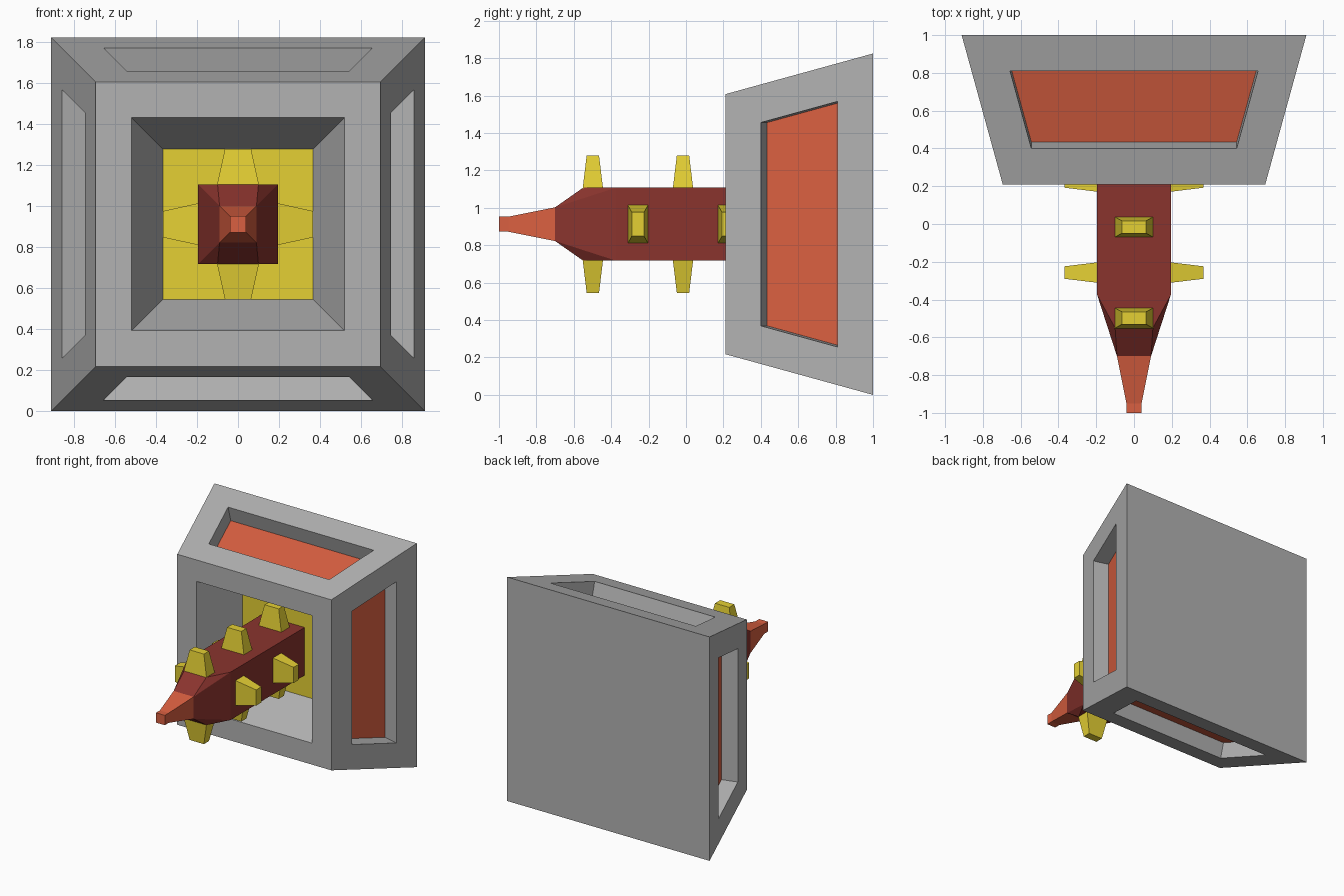
import bpy, bmesh
from mathutils import Vector

if "Cube" in bpy.data.objects:
    bpy.data.objects.remove(bpy.data.objects["Cube"])

CZ = 0.9125  # height of the central axis


def material(name, rgb):
    m = bpy.data.materials.new(name)
    m.diffuse_color = (*rgb, 1)
    m.use_nodes = True
    m.node_tree.nodes["Principled BSDF"].inputs["Base Color"].default_value = m.diffuse_color
    return m


grey = material("housing grey", (0.445, 0.445, 0.445))
orange = material("rust orange", (0.70, 0.116, 0.052))
yellow = material("stud yellow", (0.78, 0.63, 0.034))
maroon = material("shaft maroon", (0.255, 0.034, 0.027))


def finish(bm, name, mats):
    bmesh.ops.recalc_face_normals(bm, faces=bm.faces[:])
    me = bpy.data.meshes.new(name)
    bm.to_mesh(me)
    bm.free()
    for m in mats:
        me.materials.append(m)
    ob = bpy.data.objects.new(name, me)
    bpy.context.collection.objects.link(ob)
    return ob


def square(y, h):
    return [Vector((x * h, y, CZ + z * h)) for x, z in ((-1, -1), (1, -1), (1, 1), (-1, 1))]


def loft(bm, rings):
    """Skin four-sided rings together and cap both ends."""
    vs = [[bm.verts.new(p) for p in ring] for ring in rings]
    for a, b in zip(vs, vs[1:]):
        for i in range(4):
            j = (i + 1) % 4
            bm.faces.new((a[i], a[j], b[j], b[i]))
    bm.faces.new(vs[0][::-1])
    bm.faces.new(vs[-1])


# Housing: square frustum with a recess in the front and in each sloped side
bm = bmesh.new()
loft(bm, [square(0.21, 0.695), square(1.0, 0.9125)])
bmesh.ops.recalc_face_normals(bm, faces=bm.faces[:])
bm.normal_update()
for f in list(bm.faces):
    n = f.normal.copy()
    if n.y > 0.9:
        continue  # plain back
    front = n.y < -0.9
    bmesh.ops.inset_individual(bm, faces=[f], thickness=0.175 if front else 0.197,
                               use_even_offset=True)
    floor = bmesh.ops.extrude_discrete_faces(bm, faces=[f])["faces"][0]
    depth = 0.37 if front else 0.128
    for v in floor.verts:
        v.co -= n * depth
        if front:  # the mouth narrows inward
            v.co.x *= 0.367 / 0.52
            v.co.z = CZ + (v.co.z - CZ) * 0.367 / 0.52
    floor.material_index = 2 if front else 1
finish(bm, "housing", [grey, orange, yellow])

# Shaft: square bar with a chamfered front end
bm = bmesh.new()
pts = square(0.58, 0.195) + square(-0.375, 0.195) + square(-0.70, 0.09)
pts += [Vector((x, -0.55, CZ + s * 0.195)) for x in (-0.1, 0.1) for s in (-1, 1)]
bmesh.ops.convex_hull(bm, input=[bm.verts.new(p) for p in pts])
bmesh.ops.dissolve_limit(bm, angle_limit=0.01, verts=bm.verts[:], edges=bm.edges[:])
finish(bm, "shaft", [maroon])

# Tip
bm = bmesh.new()
loft(bm, [square(-0.70, 0.09), square(-0.95, 0.04), square(-1.0, 0.04)])
finish(bm, "shaft_tip", [orange])


# Studs: tapered blocks, alternating between top/bottom and left/right
def stud(name, y, side, sign):
    rings = []
    for r, w, l in ((0.19, 0.103, 0.0545), (0.367, 0.064, 0.033)):
        ring = []
        for a, b in ((-1, -1), (1, -1), (1, 1), (-1, 1)):
            out, across = sign * r, a * w
            x, z = (out, across) if side else (across, out)
            ring.append(Vector((x, y + b * l, CZ + z)))
        rings.append(ring)
    bm = bmesh.new()
    loft(bm, rings)
    finish(bm, name, [yellow])


for sign in (-1, 1):
    for y in (-0.498, -0.016, 0.466):
        stud("vertical_stud", y, False, sign)
    for y in (-0.257, 0.225):
        stud("side_stud", y, True, sign)
